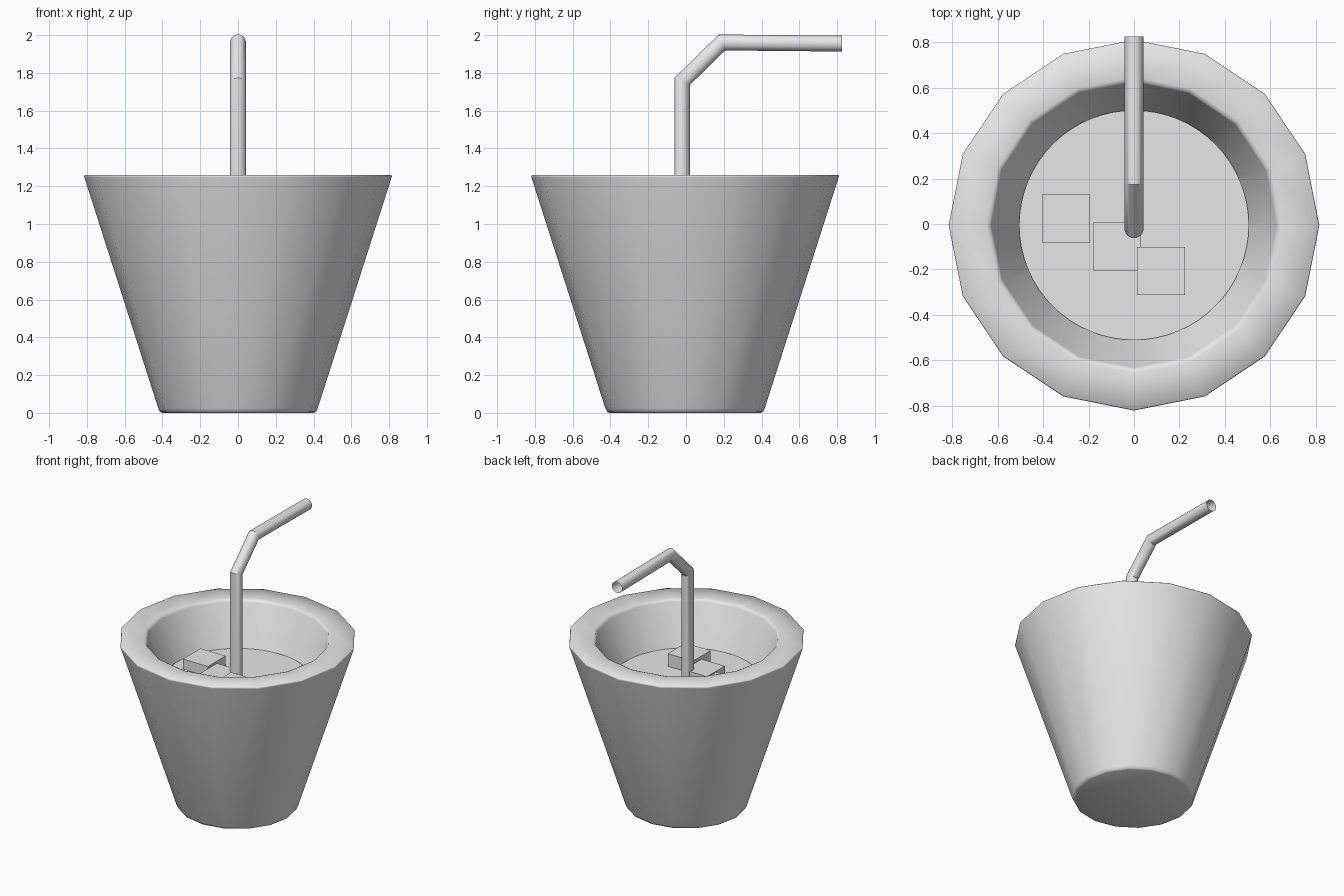
import bpy, bmesh, math
from mathutils import Vector

if "Cube" in bpy.data.objects:
    bpy.data.objects.remove(bpy.data.objects["Cube"])

grey = bpy.data.materials.new("plain_grey")
grey.diffuse_color = (0.8, 0.8, 0.8, 1)
grey.use_nodes = True
grey.node_tree.nodes["Principled BSDF"].inputs["Base Color"].default_value = grey.diffuse_color
CY = -0.005  # cup axis in y


def finish(name, bm, smooth_angle=None):
    bmesh.ops.recalc_face_normals(bm, faces=bm.faces)
    me = bpy.data.meshes.new(name)
    bm.to_mesh(me)
    bm.free()
    me.materials.append(grey)
    ob = bpy.data.objects.new(name, me)
    bpy.context.collection.objects.link(ob)
    if smooth_angle:
        bpy.ops.object.select_all(action='DESELECT')
        ob.select_set(True)
        bpy.context.view_layer.objects.active = ob
        bpy.ops.object.shade_smooth_by_angle(angle=math.radians(smooth_angle))
    return ob


def skin(bm, rings):
    # bridge successive rings of vertices with quads
    n = len(rings[0])
    for a, b in zip(rings, rings[1:]):
        for i in range(n):
            j = (i + 1) % n
            bm.faces.new((a[i], a[j], b[j], b[i]))


def revolve(name, profile, sides, smooth_angle, caps=True):
    bm = bmesh.new()
    rings = [[bm.verts.new((r * math.cos(math.tau * i / sides),
                            CY + r * math.sin(math.tau * i / sides), z))
              for i in range(sides)] for r, z in profile]
    skin(bm, rings)
    if caps:
        bm.faces.new(rings[0])
        if len(rings) > 1:
            bm.faces.new(rings[-1])
    return finish(name, bm, smooth_angle)


# tapered 16-sided cup with thick wall and softened edges
revolve("cup", [(0.40, 0), (0.413, 0.006), (0.422, 0.024), (0.813, 1.246),
                (0.815, 1.254), (0.81, 1.26), (0.65, 1.26), (0.635, 1.255),
                (0.627, 1.24), (0.24, 0.18)], 16, 60)

# drink surface
revolve("drink", [(0.30, 0.36), (0.505, 0.945)], 64, 40)

# floating ice cubes
for k, c in enumerate([(-0.30, 0.025, 0.915), (-0.075, -0.10, 0.91),
                       (0.118, -0.207, 0.935)]):
    bm = bmesh.new()
    bmesh.ops.create_cube(bm, size=0.211)
    bmesh.ops.translate(bm, vec=c, verts=bm.verts)
    finish("ice_cube_%d" % (k + 1), bm)

# bent straw: open tube with mitred rings along a path in the yz plane
path = [Vector(p) for p in [(0, -0.02, 0.3), (0, -0.02, 1.755),
                            (0, 0.19, 1.961), (0, 0.825, 1.955)]]
SIDES, R = 24, 0.042
bm = bmesh.new()
rings = []
for i, p in enumerate(path):
    d_in = (path[i] - path[i - 1]).normalized() if i else None
    d_out = (path[i + 1] - path[i]).normalized() if i < len(path) - 1 else None
    d_in, d_out = d_in or d_out, d_out or d_in
    t = (d_in + d_out).normalized()
    side = Vector((1, 0, 0))
    up = side.cross(t) * (R / t.dot(d_in))
    rings.append([bm.verts.new(p + side * R * math.cos(a) + up * math.sin(a))
                  for a in (math.tau * k / SIDES for k in range(SIDES))])
skin(bm, rings)
finish("straw", bm, 30)
